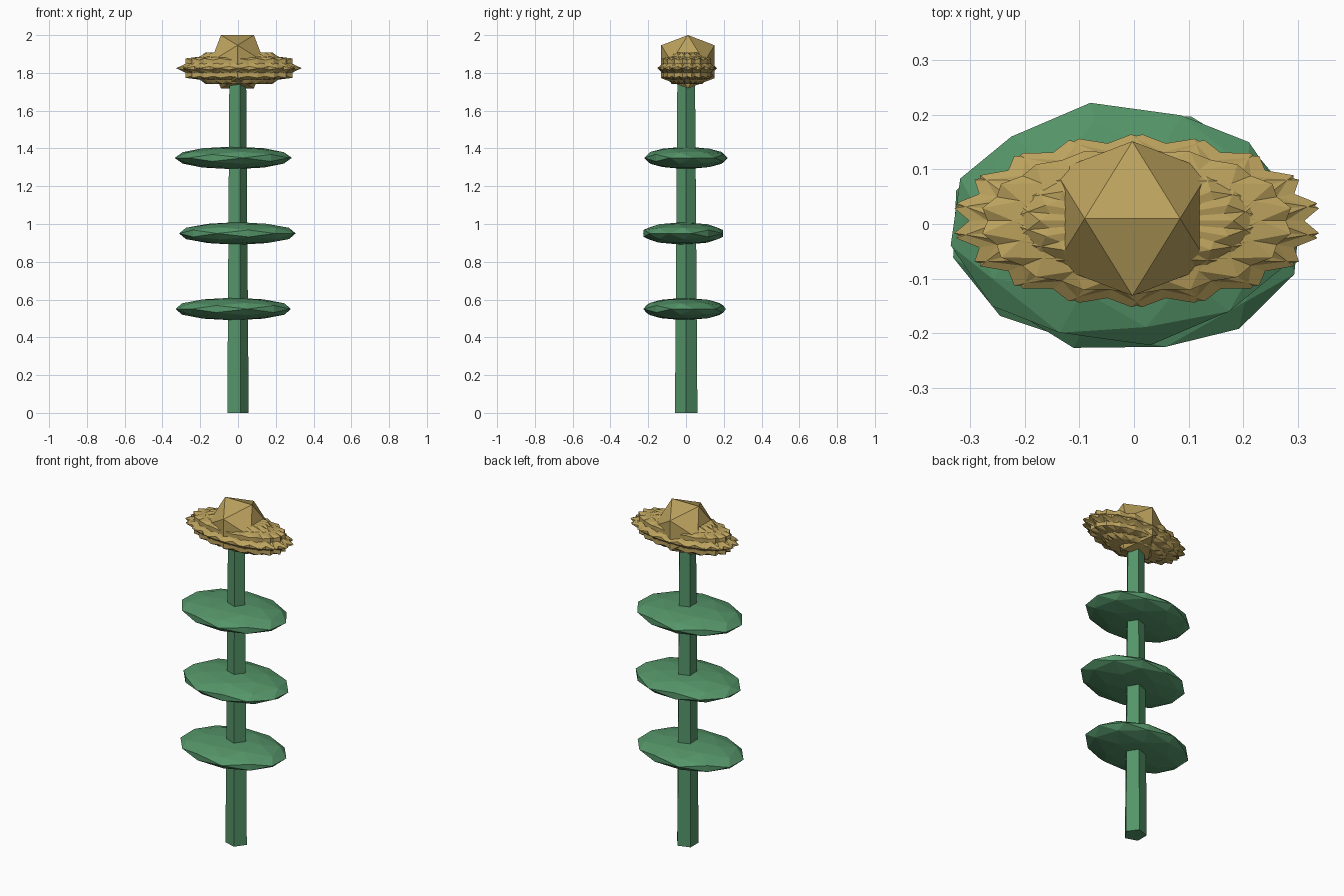
import bpy, bmesh, math
from mathutils import Matrix, Vector

if "Cube" in bpy.data.objects:
    bpy.data.objects.remove(bpy.data.objects["Cube"])


def material(name, color):
    m = bpy.data.materials.new(name)
    m.diffuse_color = color
    m.use_nodes = True
    m.node_tree.nodes["Principled BSDF"].inputs["Base Color"].default_value = m.diffuse_color
    return m


green = material("leaf_green", (0.09, 0.30, 0.14, 1))
gold = material("petal_gold", (0.50, 0.36, 0.11, 1))

# Puts an edge of the icosahedron on top, running along x
EDGE_UP = Matrix.Rotation(-math.atan(2) / 2, 4, 'Y')


def finish(bm, name, mat):
    me = bpy.data.meshes.new(name)
    bm.to_mesh(me)
    bm.free()
    me.materials.append(mat)
    ob = bpy.data.objects.new(name, me)
    bpy.context.collection.objects.link(ob)
    return ob


def ico(bm, centre, radii, turn=0.0, level=1):
    """Faceted ball: turned about z first, then squashed to the radii."""
    m = (Matrix.Translation(Vector(centre)) @ Matrix.Diagonal((*radii, 1))
         @ Matrix.Rotation(math.radians(turn), 4, 'Z') @ EDGE_UP)
    bmesh.ops.create_icosphere(bm, subdivisions=level, radius=1, matrix=m)


# Five-sided tapering stem
bm = bmesh.new()
ring = bmesh.ops.create_cone(bm, cap_ends=True, segments=5, radius1=0.0625,
                             radius2=0.049, depth=1.8)["verts"]
start = max(ring, key=lambda v: v.co.xy.length).co
bmesh.ops.rotate(bm, verts=ring, cent=(0, 0, 0),
                 matrix=Matrix.Rotation(-math.atan2(start.y, start.x), 3, 'Z'))
bmesh.ops.translate(bm, verts=ring, vec=(-0.006, 0.001, 0.9))
finish(bm, "stem", green)

# Three flat leaf tiers
for i, (x, y, turn) in enumerate([(-0.025, -0.007, 14), (-0.003, -0.015, -20),
                                  (-0.025, 0.0, 10)]):
    bm = bmesh.new()
    ico(bm, (x, y, 0.55 + 0.4 * i), (0.315, 0.225, 0.06), turn, 2)
    finish(bm, f"leaf_tier_{i + 1}", green)

# Spiky flower head: nine overlapping faceted petals
bm = bmesh.new()
for k in range(9):
    ico(bm, (0.005, 0.006, 1.825), (0.337, 0.158, 0.098), 40 * k)
finish(bm, "petals", gold)

# Flower centre
bm = bmesh.new()
ico(bm, (-0.003, 0.01, 1.859), (0.166, 0.166, 0.166))
finish(bm, "flower_centre", gold)
